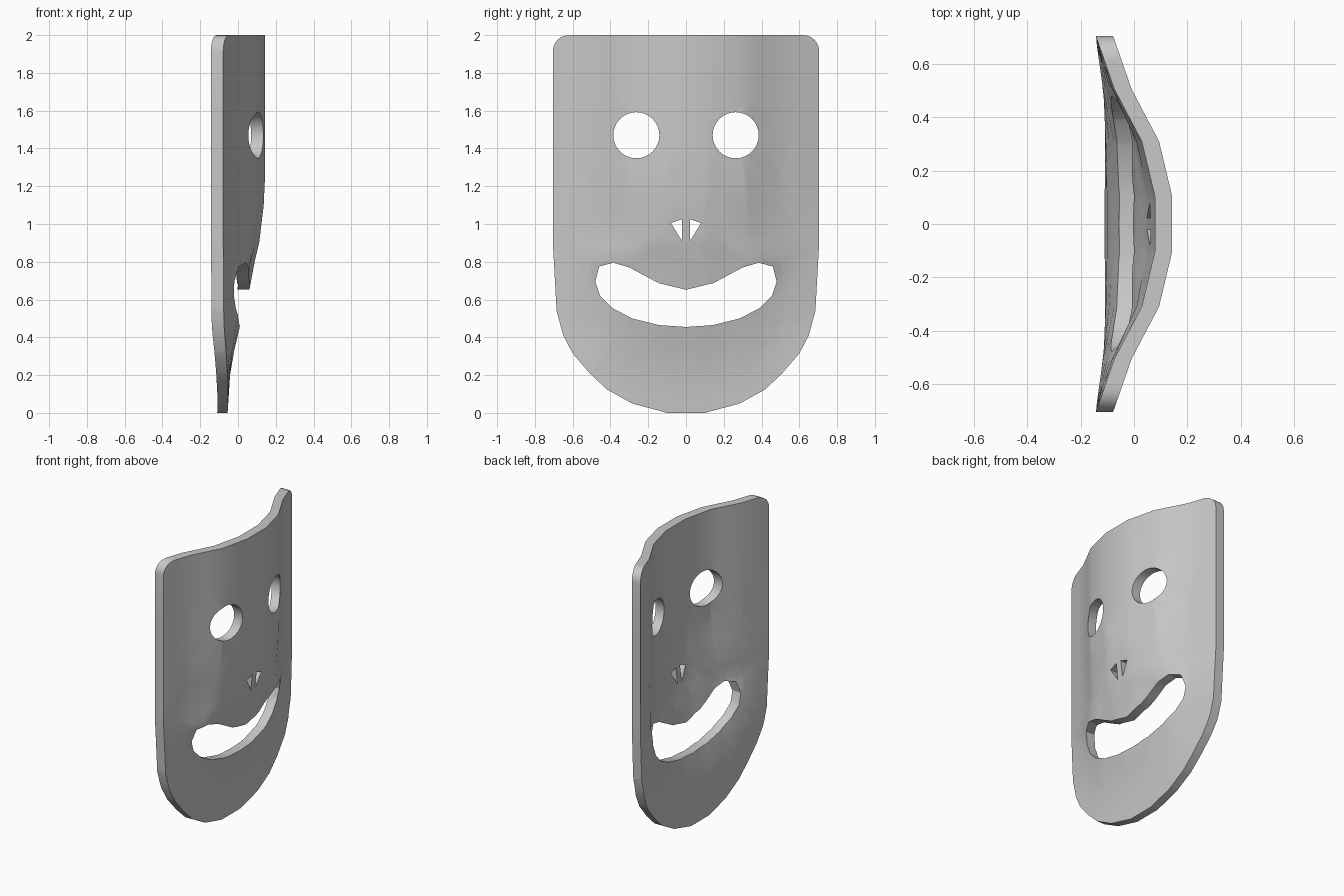
import bpy, bmesh, math
from mathutils import Vector

cube = bpy.data.objects.get("Cube")
if cube:
    bpy.data.objects.remove(cube, do_unlink=True)


def lerp(table, v):
    """Piecewise linear lookup in a list of (key, value) pairs."""
    for (a, p), (b, q) in zip(table, table[1:]):
        if v <= b:
            return p + (q - p) * (max(v, a) - a) / (b - a)
    return table[-1][1]


def mirrored(half):
    """Close a half outline (y, z) by reflecting it across y = 0."""
    return half + [(-y, z) for y, z in reversed(half) if y > 0]


def arc(cy, cz, r, start, end, n):
    angles = [math.radians(start + (end - start) * i / n) for i in range(n + 1)]
    return [(cy + r * math.cos(a), cz + r * math.sin(a)) for a in angles]


# Curvature of the sheet: centre line and rim by height, blend by width
CENTRE = [(0, -.055), (.2, -.042), (.33, -.02), (.46, .01), (.65, .06), (.8, .088),
          (.9, .112), (1.1, .136), (1.25, .143), (2, .143)]
RIM = [(0, -.055), (.2, -.062), (.45, -.08), (2, -.08)]
BLEND = [(.105, 1), (.31, .78), (.505, .32), (.71, 0)]
THICKNESS = [(0, .055), (.45, .065), (2, .065)]


def front_x(y, z):
    rim = lerp(RIM, z)
    cheek = .025 * max(0, 1 - abs(z - .8) / .15) * max(0, 1 - abs(abs(y) - .4) / .2)
    return rim + (lerp(CENTRE, z) - rim) * lerp(BLEND, abs(y)) + cheek


# Outline and openings
outline = mirrored([(.1, 0), (.285, .05), (.42, .125), (.51, .21), (.6, .315), (.65, .41),
                    (.685, .54), (.705, .9)] + arc(.62, 1.915, .085, 0, 90, 6))
mouth = mirrored([(0, .455), (.145, .465), (.285, .5), (.39, .555), (.455, .62), (.48, .695),
                  (.46, .775), (.385, .795), (.3, .77), (.145, .687), (0, .652)])
loops = [outline, mouth]
for side in (1, -1):
    loops.append([(side * y, z) for y, z in arc(.263, 1.47, .122, 0, 360, 32)[:-1]])
    loops.append([(side * y, z) for y, z in [(.022, 1.025), (.08, 1.005), (.022, .912)]])

# Flat sheet with holes
bm = bmesh.new()
for loop in loops:
    verts = [bm.verts.new((0, y, z)) for y, z in loop]
    for a, b in zip(verts, verts[1:] + verts[:1]):
        bm.edges.new((a, b))
bmesh.ops.triangle_fill(bm, use_beauty=True, edges=bm.edges[:], normal=(1, 0, 0))


# Slice the sheet where it bends
def slice_at(point, normal):
    bmesh.ops.bisect_plane(bm, geom=bm.verts[:] + bm.edges[:] + bm.faces[:], dist=1e-5,
                           plane_co=point, plane_no=normal)


for y in (.105, .2, .31, .4, .505, .6):
    slice_at((0, y, 0), (0, 1, 0))
    slice_at((0, -y, 0), (0, 1, 0))
for z in (.1, .2, .33, .46, .56, .65, .72, .8, .9, .95, 1.1, 1.25, 1.6):
    slice_at((0, 0, z), (0, 0, 1))

# Bend, then thicken toward the back
for v in bm.verts:
    v.co.x = front_x(v.co.y, v.co.z)
result = bmesh.ops.extrude_face_region(bm, geom=bm.faces[:], use_keep_orig=True)
for v in result["geom"]:
    if isinstance(v, bmesh.types.BMVert):
        v.co -= Vector((lerp(THICKNESS, v.co.z), 0, 0))
bmesh.ops.recalc_face_normals(bm, faces=bm.faces[:])

mesh = bpy.data.meshes.new("face_mask")
bm.to_mesh(mesh)
bm.free()
mask = bpy.data.objects.new("face_mask", mesh)
bpy.context.collection.objects.link(mask)

# Material
grey = bpy.data.materials.new("plain_grey")
grey.use_nodes = True
colour = (.58, .58, .58, 1)
grey.diffuse_color = colour
grey.node_tree.nodes["Principled BSDF"].inputs["Base Color"].default_value = colour
mesh.materials.append(grey)

# Smooth sheet with crisp edges
bpy.ops.object.select_all(action="DESELECT")
mask.select_set(True)
bpy.context.view_layer.objects.active = mask
bpy.ops.object.shade_smooth_by_angle(angle=math.radians(30))
